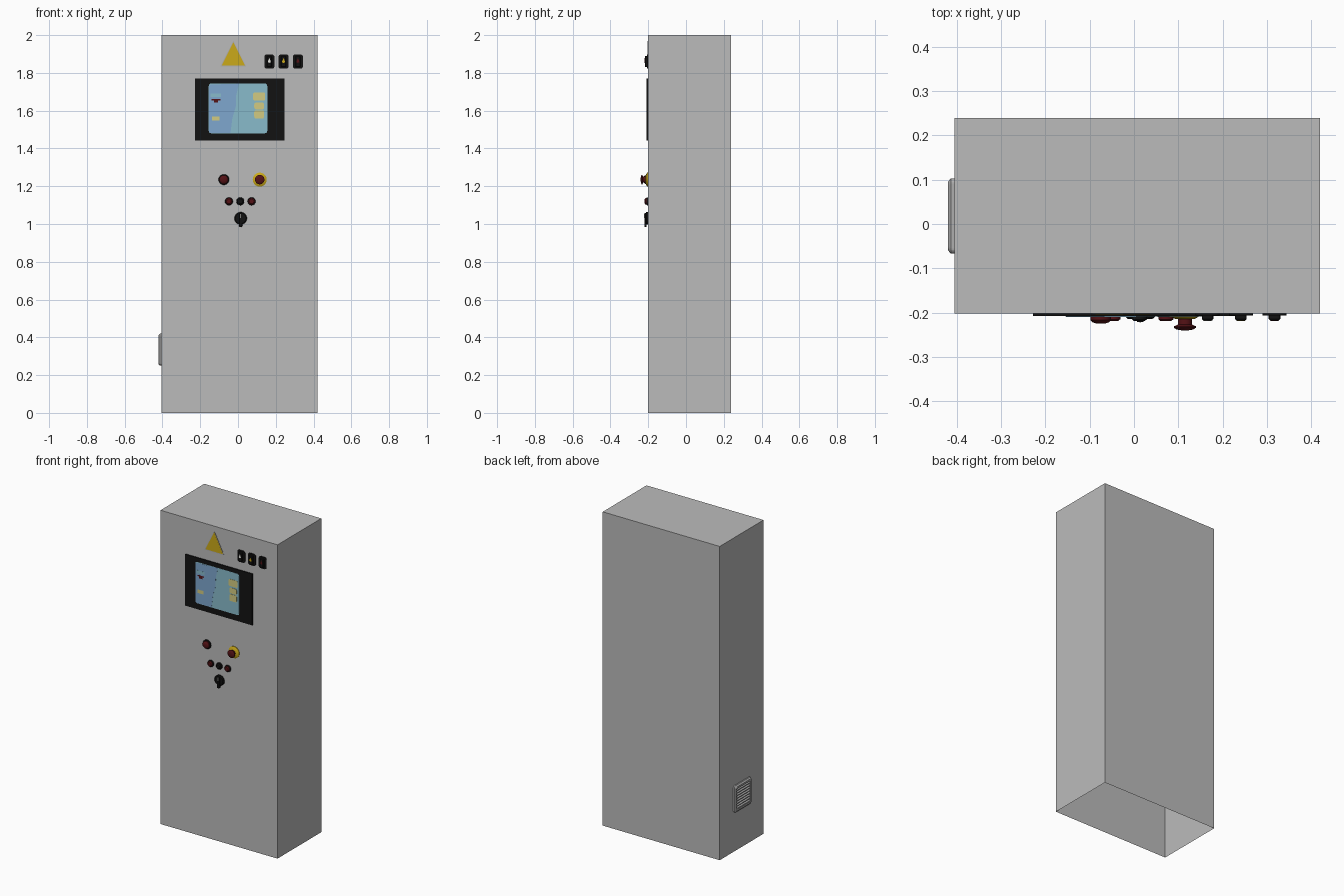
import bpy, bmesh, math

if "Cube" in bpy.data.objects:
    bpy.data.objects.remove(bpy.data.objects["Cube"])

def mat(name, r, g, b):
    m = bpy.data.materials.new(name)
    m.diffuse_color = (r, g, b, 1)
    m.use_nodes = True
    m.node_tree.nodes["Principled BSDF"].inputs["Base Color"].default_value = m.diffuse_color
    return m

GREY = mat("cabinet_grey", 0.5, 0.5, 0.5)
VENT = mat("vent_grey", 0.43, 0.43, 0.43)
BLACK = mat("black", 0.006, 0.006, 0.006)
RED = mat("dark_red", 0.09, 0.006, 0.008)
YELLOW = mat("sign_yellow", 0.6, 0.4, 0.01)
BLUE = mat("screen_blue", 0.21, 0.39, 0.62)
CYAN = mat("screen_cyan", 0.25, 0.5, 0.6)
PALE = mat("pale_yellow", 0.65, 0.6, 0.22)
WHITE = mat("white", 0.8, 0.8, 0.75)

def front(p, d):          # panel drawing on the front (-y) side
    return (p[0], -d, p[1])

def left(p, d):           # panel drawing on the left (-x) side
    return (-d, p[0], p[1])

def loft(name, rings, material, place=front, smooth=False):
    """Skin a list of (outline, depth) rings and cap both ends."""
    bm = bmesh.new()
    loops = [[bm.verts.new(place(p, d)) for p in outline] for outline, d in rings]
    n = len(loops[0])
    for a, b in zip(loops, loops[1:]):
        for i in range(n):
            j = (i + 1) % n
            bm.faces.new((a[i], a[j], b[j], b[i]))
    bm.faces.new(loops[0])
    bm.faces.new(loops[-1])
    bmesh.ops.recalc_face_normals(bm, faces=bm.faces)
    me = bpy.data.meshes.new(name)
    bm.to_mesh(me)
    bm.free()
    me.materials.append(material)
    ob = bpy.data.objects.new(name, me)
    bpy.context.collection.objects.link(ob)
    if smooth:
        bpy.ops.object.select_all(action='DESELECT')
        ob.select_set(True)
        bpy.context.view_layer.objects.active = ob
        bpy.ops.object.shade_smooth_by_angle(angle=math.radians(35))
    return ob

def circle(cx, cz, r, n=32):
    return [(cx + r * math.cos(math.tau * i / n), cz + r * math.sin(math.tau * i / n)) for i in range(n)]

def rounded(cx, cz, hx, hz, r, n=5):
    pts = []
    for k, (sx, sz) in enumerate(((1, 1), (-1, 1), (-1, -1), (1, -1))):
        for i in range(n + 1):
            a = math.pi / 2 * (k + i / n)
            pts.append((cx + sx * (hx - r) + r * math.cos(a), cz + sz * (hz - r) + r * math.sin(a)))
    return pts

def rect(x0, x1, z0, z1):
    return [(x0, z0), (x1, z0), (x1, z1), (x0, z1)]

def plate(name, outline, d0, d1, material, place=front):
    return loft(name, [(outline, d0), (outline, d1)], material, place)

def turned(name, cx, cz, profile, material):
    return loft(name, [(circle(cx, cz, r), d) for r, d in profile], material, smooth=True)

F = 0.202  # front face depth

# Cabinet shell, open underneath
box = plate("cabinet_shell", rect(-0.405, 0.42, 0, 2), -0.239, F, GREY)
bm = bmesh.new()
bm.from_mesh(box.data)
bmesh.ops.delete(bm, geom=[f for f in bm.faces if f.normal.z < -0.9], context='FACES_ONLY')
bm.to_mesh(box.data)
bm.free()

# Side vent: tapered rounded frame with recess and sloping slats
vy, vz = 0.018, 0.335
loft("vent_frame", [(rounded(vy, vz, hy, hz, r), d) for hy, hz, r, d in (
    (0.085, 0.085, 0.012, 0.404), (0.085, 0.085, 0.012, 0.413), (0.077, 0.077, 0.01, 0.42),
    (0.066, 0.066, 0.004, 0.42), (0.066, 0.066, 0.004, 0.408))], VENT, left)
for i in range(8):
    z = vz - 0.066 + i * 0.0165
    loft("vent_slat", [(rect(vy - 0.066, vy + 0.066, z + 0.008, z + 0.0155), 0.407),
                       (rect(vy - 0.066, vy + 0.066, z + 0.001, z + 0.006), 0.419)], VENT, left)

# Warning sign
plate("sign_border", [(-0.094, 1.833), (0.044, 1.833), (-0.025, 1.97)], F, F + 0.001, VENT)
plate("warning_sign", [(-0.087, 1.838), (0.037, 1.838), (-0.025, 1.962)], F, F + 0.002, YELLOW)

# Screen with two-tone display
plate("screen_bezel", rect(-0.228, 0.246, 1.442, 1.77), F, 0.208, BLACK)
plate("display_right", rounded(0, 1.612, 0.155, 0.132, 0.014), 0.207, 0.2088, CYAN)
plate("display_left", [(-0.153, 1.488), (-0.145, 1.481), (-0.04, 1.481), (-0.03, 1.56), (-0.012, 1.62),
                       (-0.01, 1.68), (0.005, 1.743), (-0.145, 1.738), (-0.153, 1.73)], 0.207, 0.2094, BLUE)
for name, r, m in (("display_gauge", (-0.145, -0.09, 1.672, 1.692), CYAN),
                   ("display_alarm", (-0.14, -0.093, 1.655, 1.663), RED),
                   ("display_alarm_foot", (-0.128, -0.105, 1.643, 1.656), RED),
                   ("display_field", (-0.137, -0.098, 1.548, 1.57), PALE)):
    plate(name, rect(*r), 0.208, 0.21, m)
for z, h, w in ((1.675, 0.022, 0.032), (1.625, 0.018, 0.026), (1.58, 0.022, 0.026)):
    plate("display_button", rounded(0.112, z, w, h, 0.01), 0.208, 0.21, PALE)

# Three indicator switches
for x, m in ((0.166, WHITE), (0.241, YELLOW), (0.317, RED)):
    plate("switch_plate", rounded(x, 1.86, 0.027, 0.038, 0.014), F, 0.206, BLACK)
    loft("switch_knob", [(rounded(x, 1.86, 0.013, 0.03, 0.006), 0.206),
                         (rounded(x, 1.86, 0.013, 0.03, 0.006), 0.214),
                         (rounded(x, 1.86, 0.01, 0.027, 0.005), 0.218)], BLACK)
    plate("switch_symbol", [(x - 0.009, 1.857), (x, 1.853), (x + 0.009, 1.857), (x, 1.879)], 0.2175, 0.219, m)

# Large red push button
turned("red_button_ring", -0.075, 1.235, [(0.028, F), (0.028, 0.207), (0.025, 0.21)], BLACK)
turned("red_button", -0.075, 1.235, [(0.023, 0.208), (0.023, 0.217), (0.018, 0.222), (0.009, 0.225)], RED)

# Emergency stop: yellow collar and red mushroom
turned("stop_collar", 0.115, 1.235, [(0.037, F), (0.037, 0.206), (0.022, 0.214)], YELLOW)
turned("stop_button", 0.115, 1.235, [(0.016, 0.212), (0.016, 0.227), (0.025, 0.231), (0.025, 0.234),
                                     (0.019, 0.238), (0.008, 0.24)], RED)

# Row of small buttons
for x, m in ((-0.048, RED), (0.012, BLACK), (0.072, RED)):
    turned("small_button_ring", x, 1.12, [(0.021, F), (0.021, 0.207), (0.019, 0.21)], BLACK)
    turned("small_button", x, 1.12, [(0.017, 0.208), (0.017, 0.215), (0.012, 0.219)], m)

# Rotary main switch
turned("rotary_base", 0.014, 1.03, [(0.033, F), (0.033, 0.21), (0.028, 0.214)], BLACK)
loft("rotary_handle", [(rounded(0.014, 1.021, 0.009, 0.037, 0.007), 0.208),
                       (rounded(0.014, 1.021, 0.007, 0.037, 0.006), 0.221)], BLACK)
plate("rotary_mark", rect(0.0125, 0.0155, 1.032, 1.053), 0.2205, 0.222, WHITE)
